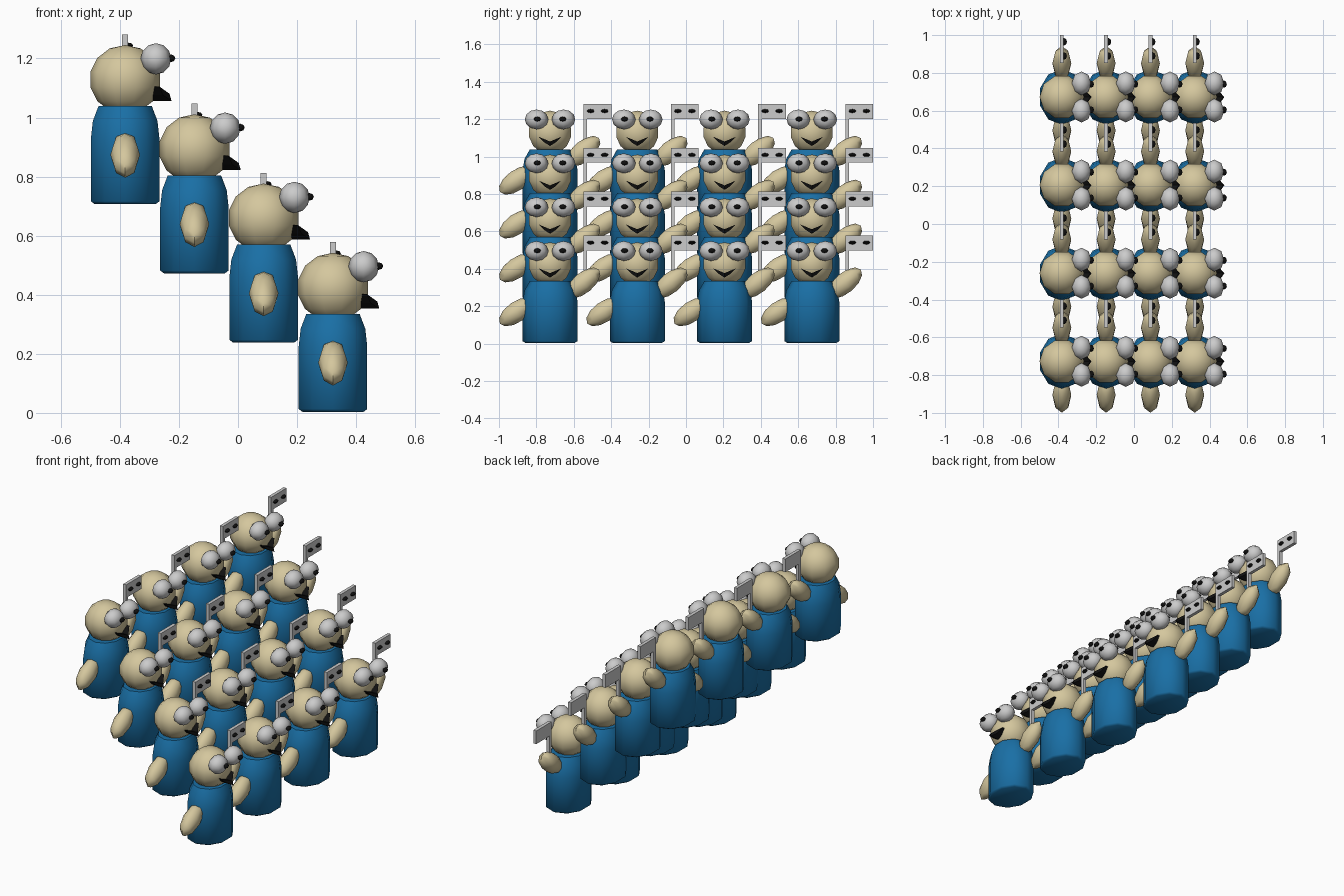
import bpy, bmesh, math
from mathutils import Matrix, Vector

if "Cube" in bpy.data.objects:
    bpy.data.objects.remove(bpy.data.objects["Cube"])


def material(name, color):
    m = bpy.data.materials.new(name)
    m.diffuse_color = color
    m.use_nodes = True
    m.node_tree.nodes["Principled BSDF"].inputs["Base Color"].default_value = m.diffuse_color
    return m


BLUE = material("blue", (0.01, 0.16, 0.38, 1))
TAN = material("tan", (0.66, 0.57, 0.34, 1))
BLACK = material("black", (0.005, 0.005, 0.005, 1))


def finish(bm, name, mat=None, smooth=True):
    bmesh.ops.recalc_face_normals(bm, faces=bm.faces)
    me = bpy.data.meshes.new(name)
    bm.to_mesh(me)
    bm.free()
    if smooth:
        me.shade_smooth()
        me.set_sharp_from_angle(angle=math.radians(60))
    if mat:
        me.materials.append(mat)
    return me


def ellipsoid(bm, center, radii, tilt=0, seg=8, rings=6):
    m = (Matrix.Translation(center) @ Matrix.Rotation(tilt, 4, 'X')
         @ Matrix.Diagonal((*radii, 1)) @ Matrix.Rotation(math.pi / 2, 4, 'Z'))
    bmesh.ops.create_uvsphere(bm, u_segments=seg, v_segments=rings, radius=1, matrix=m)


def box(bm, lo, hi):
    lo, hi = Vector(lo), Vector(hi)
    bmesh.ops.create_cube(bm, size=1, matrix=Matrix.Translation((lo + hi) / 2)
                          @ Matrix.Diagonal((*(hi - lo), 1)))


def make_body():
    # Ten-sided lathe: radius along x, radius along y, height
    profile = [(0.108, 0.130, 0.003), (0.122, 0.147, 0.013), (0.122, 0.147, 0.225),
               (0.115, 0.136, 0.285), (0.095, 0.108, 0.335)]
    bm = bmesh.new()
    n = 10
    rings = [[bm.verts.new((rx * math.sin(2 * math.pi * i / n),
                            ry * math.cos(2 * math.pi * i / n), z)) for i in range(n)]
             for rx, ry, z in profile]
    for a, b in zip(rings, rings[1:]):
        for i in range(n):
            j = (i + 1) % n
            bm.faces.new((a[i], a[j], b[j], b[i]))
    bm.faces.new(rings[0])
    bm.faces.new(rings[-1])
    return finish(bm, "body", BLUE)


def make_head():
    bm = bmesh.new()
    ellipsoid(bm, (0, 0, 0.425), (0.121, 0.12, 0.117), seg=10, rings=7)
    return finish(bm, "head", TAN)


def make_arm(name, y, z, tilt):
    bm = bmesh.new()
    ellipsoid(bm, (0, y, z), (0.05, 0.11, 0.055), tilt)
    return finish(bm, name, TAN)


def make_eyes():
    bm = bmesh.new()
    for s in (-1, 1):
        ellipsoid(bm, (0.104, s * 0.072, 0.495), (0.052, 0.063, 0.053))
    return finish(bm, "eyes")


def make_dots(name, x, ys, z, radii):
    bm = bmesh.new()
    for y in ys:
        ellipsoid(bm, (x, y, z), radii, seg=8, rings=4)
    return finish(bm, name, BLACK)


def make_mouth():
    # Chevron smile whose middle sticks out furthest
    outline = [(0.115, -0.06, 0.402), (0.15, 0, 0.377), (0.115, 0.06, 0.402),
               (0.128, 0.03, 0.372), (0.157, 0, 0.353), (0.128, -0.03, 0.372)]
    bm = bmesh.new()
    front = [bm.verts.new(p) for p in outline]
    back = [bm.verts.new((0.07, y, z)) for x, y, z in outline]
    for r in (front, back):
        bm.faces.new((r[0], r[1], r[4], r[5]))
        bm.faces.new((r[1], r[2], r[3], r[4]))
    for i in range(6):
        j = (i + 1) % 6
        bm.faces.new((front[i], front[j], back[j], back[i]))
    return finish(bm, "mouth", BLACK, smooth=False)


def make_flag():
    bm = bmesh.new()
    box(bm, (-0.01, 0.179, 0.30), (0.01, 0.199, 0.50))
    box(bm, (-0.01, 0.179, 0.498), (0.01, 0.328, 0.578))
    return finish(bm, "flag", smooth=False)


parts = [
    make_body(), make_head(), make_eyes(), make_mouth(), make_flag(),
    make_arm("lowered_arm", -0.178, 0.17, math.radians(35)),
    make_arm("raised_arm", 0.178, 0.325, math.radians(40)),
    make_dots("pupils", 0.155, (-0.068, 0.068), 0.497, (0.015, 0.019, 0.013)),
    make_dots("flag_dots", 0.012, (0.217, 0.292), 0.54, (0.015, 0.02, 0.01)),
]

# Sixteen figures in four stepped rows
for row in range(4):
    for col in range(4):
        for me in parts:
            ob = bpy.data.objects.new(f"{me.name}_{row}_{col}", me)
            ob.location = (0.3215 - 0.2345 * row, -0.727 + 0.4665 * col, 0.2345 * row)
            bpy.context.collection.objects.link(ob)
